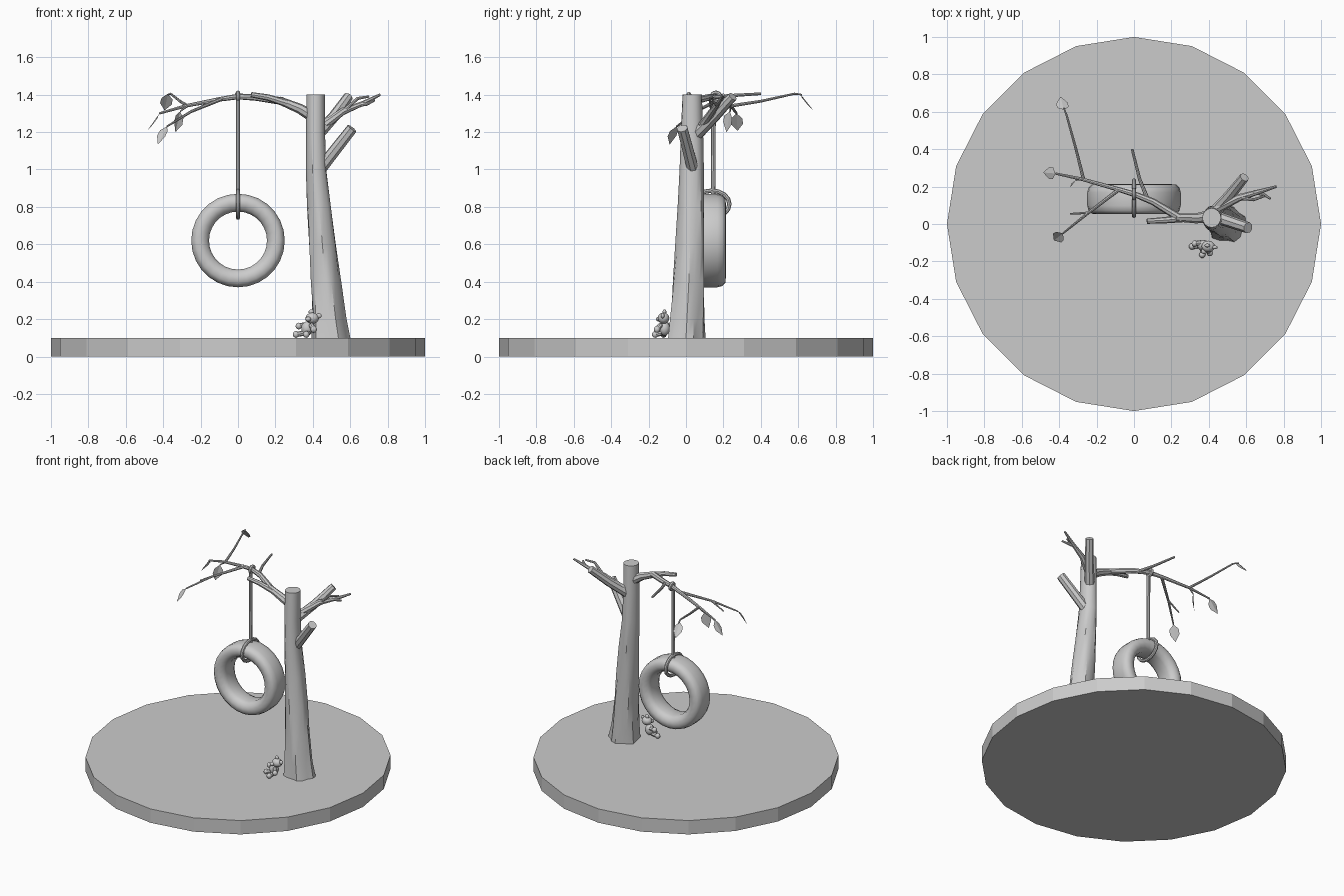
import bpy, bmesh, math
from mathutils import Vector

if "Cube" in bpy.data.objects:
    bpy.data.objects.remove(bpy.data.objects["Cube"])

grey = bpy.data.materials.new("plain_grey")
grey.use_nodes = True
grey.diffuse_color = (0.6, 0.6, 0.6, 1)
grey.node_tree.nodes["Principled BSDF"].inputs["Base Color"].default_value = (0.6, 0.6, 0.6, 1)


def finish(obj, name, angle=40):
    obj.name = name
    obj.data.materials.clear()
    obj.data.materials.append(grey)
    bpy.ops.object.select_all(action='DESELECT')
    obj.select_set(True)
    bpy.context.view_layer.objects.active = obj
    if obj.type == 'CURVE':
        bpy.ops.object.convert(target='MESH')
        obj = bpy.context.object
    if angle:
        bpy.ops.object.shade_smooth_by_angle(angle=math.radians(angle))
    return obj


def from_bmesh(bm, name, angle=40):
    bmesh.ops.recalc_face_normals(bm, faces=bm.faces)
    mesh = bpy.data.meshes.new(name)
    bm.to_mesh(mesh)
    bm.free()
    obj = bpy.data.objects.new(name, mesh)
    bpy.context.collection.objects.link(obj)
    return finish(obj, name, angle)


def tube(name, points, start, end, closed=False):
    """Tapered round tube along a list of points."""
    curve = bpy.data.curves.new(name, 'CURVE')
    curve.dimensions = '3D'
    curve.bevel_depth = 1
    curve.bevel_resolution = 2
    curve.use_fill_caps = True
    spline = curve.splines.new('POLY')
    spline.points.add(len(points) - 1)
    for i, (sp, p) in enumerate(zip(spline.points, points)):
        sp.co = (*p, 1)
        sp.radius = start + (end - start) * i / (len(points) - 1)
    spline.use_cyclic_u = closed
    obj = bpy.data.objects.new(name, curve)
    bpy.context.collection.objects.link(obj)
    return finish(obj, name)


def bridge(bm, a, b):
    for i in range(len(a)):
        j = (i + 1) % len(a)
        bm.faces.new((a[i], a[j], b[j], b[i]))


def leaf(name, base, direction, side):
    """Six-sided leaf blade with a slight fold along its middle."""
    d = Vector(direction).normalized()
    s = Vector(side)
    s = (s - d * s.dot(d)).normalized()
    fold = d.cross(s) * 0.006
    bm = bmesh.new()
    outline = [(0, 0), (0.03, 0.03), (0.065, 0.032), (0.115, 0)]
    root, tip = [bm.verts.new(Vector(base) + d * outline[k][0]) for k in (0, 3)]
    for sign in (-1, 1):
        edge = [bm.verts.new(Vector(base) + d * u + s * w * sign + fold) for u, w in outline[1:3]]
        bm.faces.new((root, edge[0], edge[1], tip))
    return from_bmesh(bm, name, 0)


def ball(name, loc, scale):
    bpy.ops.mesh.primitive_uv_sphere_add(segments=12, ring_count=8, location=loc)
    obj = bpy.context.object
    obj.scale = scale
    return finish(obj, name)


# Round ground slab
bpy.ops.mesh.primitive_cylinder_add(vertices=20, radius=1, depth=0.1, location=(0, 0, 0.05))
finish(bpy.context.object, "ground_base", 0)

# Trunk: leaning stack of rings with twisting ridges and flared roots
# each ring is height, centre x, centre y, half width, half depth
rings = [(0.1, 0.495, 0, 0.105, 0.1), (0.2, 0.485, 0.005, 0.092, 0.093),
         (0.4, 0.467, 0.015, 0.082, 0.085), (0.6, 0.451, 0.023, 0.073, 0.078),
         (0.8, 0.435, 0.028, 0.065, 0.072), (1.0, 0.419, 0.03, 0.055, 0.066),
         (1.2, 0.415, 0.031, 0.051, 0.06), (1.4, 0.415, 0.033, 0.05, 0.052)]
bm = bmesh.new()
previous = None
sides = 16
for z, cx, cy, rx, ry in rings:
    ring = []
    for i in range(sides):
        a = 2 * math.pi * i / sides
        ridge = 1 + (0.07 * math.sin(5 * a + 5 * z) - 0.03) * (1.5 - z)
        ring.append(bm.verts.new((cx + rx * ridge * math.cos(a), cy + ry * ridge * math.sin(a), z)))
    if previous:
        bridge(bm, previous, ring)
    else:
        bm.faces.new(ring)
    previous = ring
bm.faces.new(previous)
from_bmesh(bm, "trunk", 35)

# Stubs and twigs on the outer side of the trunk
tube("lower_stub", [(0.43, 0.04, 0.99), (0.61, -0.02, 1.22)], 0.034, 0.03)
tube("upper_stub", [(0.42, 0.05, 1.18), (0.51, 0.15, 1.28), (0.59, 0.25, 1.39)], 0.034, 0.026)
tube("outer_branch", [(0.44, 0.08, 1.22), (0.56, 0.14, 1.31), (0.66, 0.17, 1.35), (0.76, 0.2, 1.4)], 0.026, 0.007)
tube("outer_twig", [(0.64, 0.17, 1.345), (0.69, 0.16, 1.35), (0.73, 0.135, 1.37)], 0.012, 0.006)
tube("outer_spur", [(0.56, 0.14, 1.31), (0.64, 0.13, 1.38), (0.7, 0.15, 1.39)], 0.011, 0.006)

# Limb that carries the swing
tube("limb_root", [(0.42, 0.045, 1.27), (0.33, 0.03, 1.325), (0.22, 0.035, 1.37)], 0.033, 0.021)
tube("limb_stub", [(0.27, 0.03, 1.35), (0.16, 0.02, 1.385), (0.07, 0.015, 1.4)], 0.02, 0.014)
tube("limb", [(0.24, 0.035, 1.365), (0.1, 0.12, 1.385), (0, 0.16, 1.39), (-0.1, 0.19, 1.375),
              (-0.28, 0.24, 1.34), (-0.42, 0.27, 1.3)], 0.021, 0.006)
tube("back_twig", [(0.07, 0.14, 1.385), (0.03, 0.24, 1.395), (-0.01, 0.4, 1.405)], 0.011, 0.007)
tube("far_twig", [(-0.27, 0.24, 1.34), (-0.31, 0.4, 1.365), (-0.36, 0.58, 1.405), (-0.375, 0.62, 1.4)], 0.009, 0.004)
tube("front_twig", [(-0.08, 0.185, 1.38), (-0.25, 0.055, 1.31), (-0.38, -0.05, 1.23)], 0.011, 0.005)
tube("side_twig", [(-0.24, 0.06, 1.315), (-0.34, 0.055, 1.26)], 0.007, 0.004)
tube("leaf_twig", [(-0.27, 0.24, 1.34), (-0.31, 0.235, 1.31)], 0.006, 0.004)

# Leaves
leaf("far_leaf", (-0.375, 0.61, 1.405), (-0.15, 0.6, -0.75), (1, 0, 0))
leaf("end_leaf", (-0.42, 0.27, 1.3), (-0.6, 0.05, -0.85), (0, 1, 0))
leaf("middle_leaf", (-0.31, 0.235, 1.31), (-0.2, -0.15, -0.9), (1, 1, 0))
leaf("front_leaf", (-0.38, -0.05, 1.23), (-0.45, -0.35, -0.9), (1, -1, 0))

# Tire: rounded section (radius, y) swept round the y axis
half = [(0.155, 0.04), (0.167, 0.065), (0.195, 0.08), (0.225, 0.078), (0.243, 0.062), (0.25, 0.035)]
section = [(r, -y) for r, y in half] + [(r, y) for r, y in reversed(half)]
bm = bmesh.new()
steps = 28
hoops = [[bm.verts.new((r * math.cos(2 * math.pi * k / steps), 0.133 + y,
                        0.62 + r * math.sin(2 * math.pi * k / steps))) for r, y in section]
         for k in range(steps)]
for k in range(steps):
    bridge(bm, hoops[k], hoops[(k + 1) % steps])
from_bmesh(bm, "tire", 50)

# Rope with a loop round the tire and a loop round the limb
tube("rope", [(0, 0.145, 0.87), (0, 0.148, 1.4)], 0.012, 0.012)


def loop(name, cy, cz, ry, rz):
    pts = [(0, cy + ry * math.cos(t * math.pi / 8), cz + rz * math.sin(t * math.pi / 8)) for t in range(16)]
    tube(name, pts, 0.012, 0.012, True)


loop("tire_loop", 0.138, 0.815, 0.094, 0.072)
loop("limb_loop", 0.16, 1.39, 0.022, 0.02)

# Toy bear sitting against the trunk
ball("bear_body", (0.37, -0.115, 0.15), (0.032, 0.03, 0.038))
ball("bear_head", (0.397, -0.12, 0.205), (0.036, 0.031, 0.03))
ball("bear_muzzle", (0.375, -0.145, 0.2), (0.016, 0.016, 0.013))
for i, p in enumerate([(0.392, -0.115, 0.238), (0.432, -0.125, 0.218)]):
    ball(f"bear_ear_{i}", p, (0.015, 0.01, 0.014))
for name, a, b in [("right_leg", (0.355, -0.115, 0.125), (0.31, -0.12, 0.118)),
                   ("left_leg", (0.375, -0.13, 0.125), (0.365, -0.165, 0.118)),
                   ("right_arm", (0.36, -0.1, 0.17), (0.325, -0.105, 0.163)),
                   ("left_arm", (0.39, -0.135, 0.17), (0.405, -0.155, 0.145))]:
    tube("bear_" + name, [a, b], 0.014, 0.014)
    ball("bear_" + name + "_paw", b, (0.017, 0.017, 0.018))
